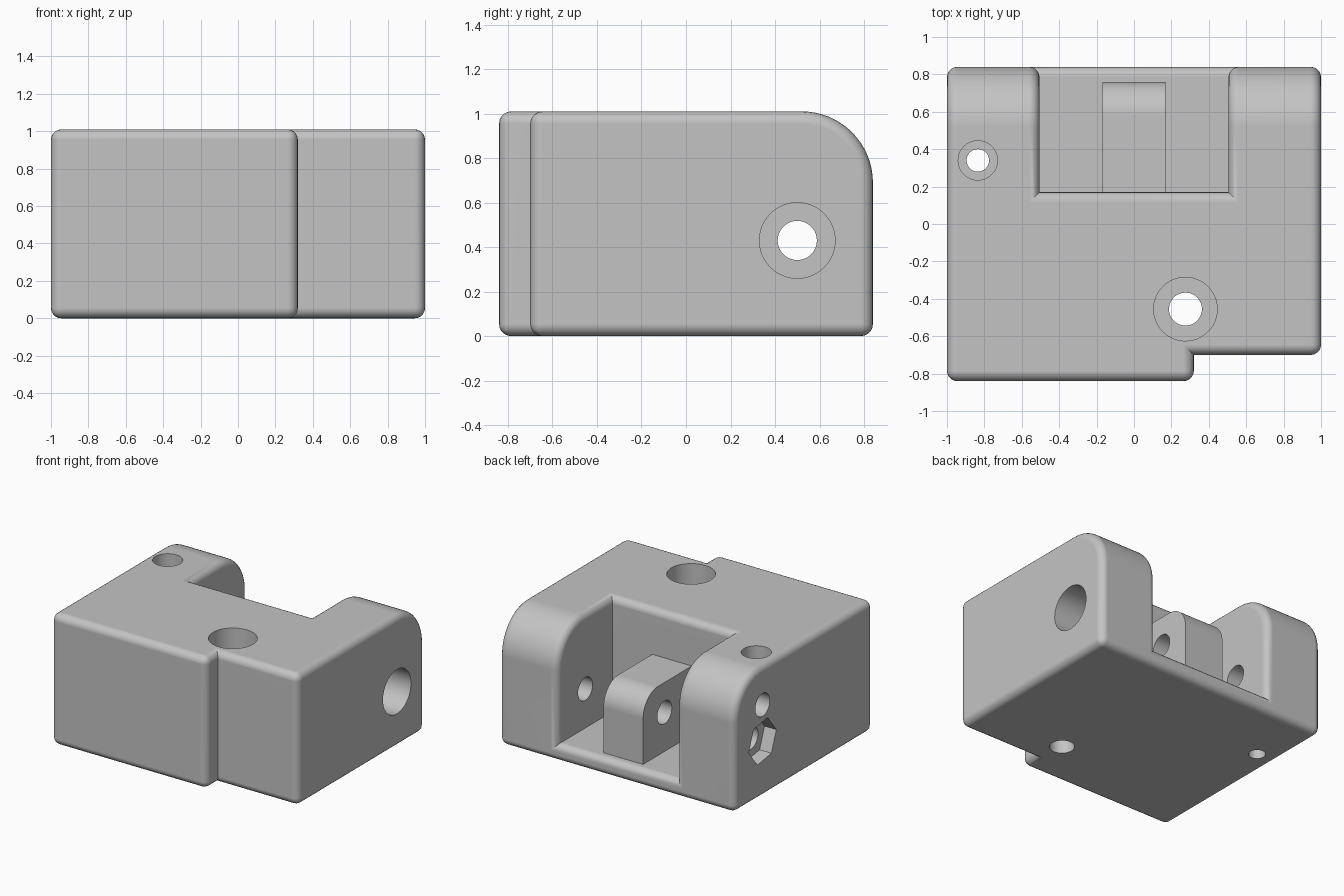
import bpy, bmesh, math
from mathutils import Matrix, Vector

cube = bpy.data.objects.get("Cube")
if cube:
    bpy.data.objects.remove(cube, do_unlink=True)

HEIGHT = 1.01
PIN_Y, PIN_Z = 0.5, 0.43
EDGE_RADIUS = 0.055


def link(name, bm):
    mesh = bpy.data.meshes.new(name)
    bmesh.ops.recalc_face_normals(bm, faces=bm.faces)
    bm.to_mesh(mesh)
    bm.free()
    obj = bpy.data.objects.new(name, mesh)
    bpy.context.collection.objects.link(obj)
    return obj


def prism(name, profile, x0, x1):
    """Extrude a (y, z) profile along x."""
    bm = bmesh.new()
    face = bm.faces.new([bm.verts.new((x0, y, z)) for y, z in profile])
    side = bmesh.ops.extrude_face_region(bm, geom=[face])
    moved = [v for v in side["geom"] if isinstance(v, bmesh.types.BMVert)]
    bmesh.ops.translate(bm, verts=moved, vec=(x1 - x0, 0, 0))
    return link(name, bm)


def box(name, x0, x1, y0, y1, z0, z1):
    return prism(name, [(y0, z0), (y1, z0), (y1, z1), (y0, z1)], x0, x1)


def rounded_block(name, x0, x1, y0, y1, z0, z1, radius, steps=16):
    """Block whose upper back edge is a large round."""
    profile = [(y0, z0), (y1, z0)]
    for i in range(steps + 1):
        a = math.pi / 2 * i / steps
        profile.append((y1 - radius + radius * math.cos(a),
                        z1 - radius + radius * math.sin(a)))
    return prism(name, profile + [(y0, z1)], x0, x1)


def cylinder(name, axis, start, end, radius):
    """Round cutter between two points along the given axis."""
    a, b = Vector(start), Vector(end)
    turn = Matrix.Rotation(math.pi / 2, 4, "Y") if axis == "x" else Matrix()
    bm = bmesh.new()
    bmesh.ops.create_cone(bm, cap_ends=True, segments=48, radius1=radius,
                          radius2=radius, depth=(b - a).length,
                          matrix=Matrix.Translation((a + b) / 2) @ turn)
    return link(name, bm)


def combine(target, tool, operation="DIFFERENCE"):
    """Apply a boolean and discard the tool."""
    tool.hide_render = True
    mod = target.modifiers.new("combine", "BOOLEAN")
    mod.operation = operation
    mod.solver = "EXACT"
    mod.object = tool
    bpy.context.view_layer.update()
    graph = bpy.context.evaluated_depsgraph_get()
    mesh = bpy.data.meshes.new_from_object(target.evaluated_get(graph))
    target.modifiers.clear()
    target.data = mesh
    bpy.data.objects.remove(tool, do_unlink=True)


# Main block with the stepped front and the open hinge pocket
body = rounded_block("hinge_block", -1, 1, -0.84, 0.84, 0, HEIGHT, 0.32)
combine(body, box("step_cutter", 0.32, 1.2, -1.2, -0.7, -0.2, 1.2))
combine(body, box("pocket_cutter", -0.505, 0.505, 0.17, 1.2, 0.13, 1.2))

# Round every outer edge, leave inner corners sharp
bm = bmesh.new()
bm.from_mesh(body.data)
bmesh.ops.remove_doubles(bm, verts=bm.verts, dist=0.0001)
outer = [e for e in bm.edges
         if e.is_manifold and e.is_convex and e.calc_face_angle(0) > 0.7]
bmesh.ops.bevel(bm, geom=outer, offset=EDGE_RADIUS, offset_type="OFFSET",
                segments=5, profile=0.5, affect="EDGES", clamp_overlap=False)
bm.to_mesh(body.data)
bm.free()

# Central hinge tab
combine(body, rounded_block("hinge_tab", -0.168, 0.168, 0.12, 0.76, 0.08, 0.66, 0.18), "UNION")

# Hinge pin hole, its round recess and its hexagonal nut pocket
combine(body, cylinder("pin_hole", "x", (-1.2, PIN_Y, PIN_Z), (1.2, PIN_Y, PIN_Z), 0.088))
combine(body, cylinder("pin_head_recess", "x", (0.73, PIN_Y, PIN_Z), (1.2, PIN_Y, PIN_Z), 0.17))
angles = [math.radians(51 + 60 * k) for k in range(6)]
hexagon = [(PIN_Y + 0.17 * math.cos(a), PIN_Z + 0.17 * math.sin(a)) for a in angles]
combine(body, prism("nut_pocket", hexagon, -1.2, -0.9))

# Shallow side hole above the nut pocket
combine(body, cylinder("side_hole", "x", (-1.2, PIN_Y, 0.71), (-0.85, PIN_Y, 0.71), 0.088))

# Vertical screw holes with round head recesses
for x, y, hole, head, depth in ((0.275, -0.455, 0.088, 0.17, 0.22),
                                (-0.835, 0.34, 0.06, 0.105, 0.14)):
    combine(body, cylinder("screw_hole", "z", (x, y, -0.2), (x, y, 1.2), hole))
    combine(body, cylinder("screw_recess", "z", (x, y, HEIGHT - depth), (x, y, 1.2), head))

# Single grey material
grey = bpy.data.materials.new("grey")
grey.use_nodes = True
grey.diffuse_color = (0.55, 0.55, 0.55, 1)
grey.node_tree.nodes["Principled BSDF"].inputs["Base Color"].default_value = (0.55, 0.55, 0.55, 1)
body.data.materials.clear()
body.data.materials.append(grey)
for face in body.data.polygons:
    face.material_index = 0

# Smooth rounds, crisp flats
body.data.name = "hinge_block"
bpy.ops.object.select_all(action="DESELECT")
body.select_set(True)
bpy.context.view_layer.objects.active = body
bpy.ops.object.shade_smooth_by_angle(angle=math.radians(30))
normals = body.modifiers.new("flat_normals", "WEIGHTED_NORMAL")
normals.keep_sharp = True
